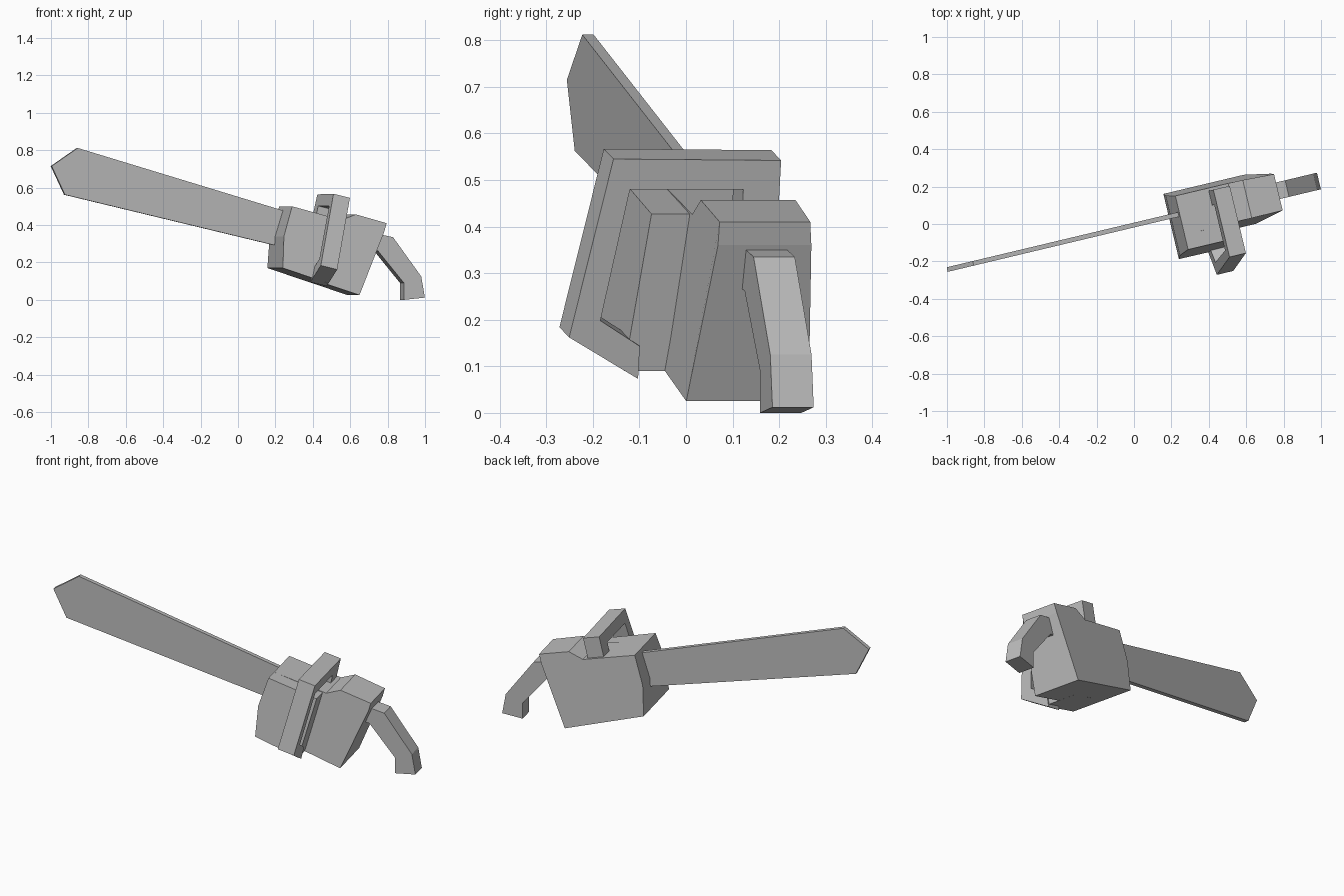
import bpy, bmesh, math

cube = bpy.data.objects.get("Cube")
if cube:
    bpy.data.objects.remove(cube, do_unlink=True)

YAW = math.radians(13.4)   # whole tool is turned about z
LEAN = 0.23                # backward lean of the hoop handle

grey = bpy.data.materials.new("plain_grey")
grey.use_nodes = True
grey.diffuse_color = (0.5, 0.5, 0.5, 1)
grey.node_tree.nodes["Principled BSDF"].inputs["Base Color"].default_value = (0.5, 0.5, 0.5, 1)


def solid(name, ring_a, ring_b):
    """Close two matching outlines into a flat-faced solid."""
    bm = bmesh.new()
    a = [bm.verts.new(p) for p in ring_a]
    b = [bm.verts.new(p) for p in ring_b]
    bm.faces.new(a)
    bm.faces.new(b[::-1])
    for i in range(len(a)):
        j = (i + 1) % len(a)
        bm.faces.new((a[j], a[i], b[i], b[j]))
    bmesh.ops.recalc_face_normals(bm, faces=bm.faces[:])
    mesh = bpy.data.meshes.new(name)
    bm.to_mesh(mesh)
    bm.free()
    mesh.materials.append(grey)
    obj = bpy.data.objects.new(name, mesh)
    obj.rotation_euler.z = YAW
    bpy.context.collection.objects.link(obj)
    return obj


def side_profile(name, points):
    """Points are (along, height, right side, left side)."""
    return solid(name,
                 [(s, r, z) for s, z, r, l in points],
                 [(s, l, z) for s, z, r, l in points])


def plate(name, points, right, left):
    return side_profile(name, [(s, z, right, left) for s, z in points])


# Guide bar: tapered plate with a pointed tip
plate("guide_bar", [(-.885, .812), (-1.028, .715), (-.955, .562),
                    (.3, .268), (.3, .461)], -.018, .007)

# Engine housing with raised rear top and tapered sides
side_profile("engine_housing", [
    (.25, .5, -.12, .095), (.2, .34, -.13, .108), (.19, .17, -.15, .12),
    (.632, .025, -.15, .12), (.775, .36, -.114, .092), (.79, .41, -.114, .086),
    (.62, .457, -.115, .094), (.54, .426, -.115, .095)])

# Wider cover on the right side of the housing
side_profile("side_cover", [
    (.25, .5, -.2, -.05), (.2, .34, -.22, -.05), (.19, .17, -.238, -.05),
    (.433, .09, -.24, -.05), (.52, .427, -.2, -.05)])

# Hoop handle: outline across the body, pushed backward along it
hoop = [(-.29, .567), (.08, .564), (.08, .42), (0, .42), (0, .502), (-.25, .502),
        (-.3, .22), (-.21, .165), (-.21, .095), (-.367, .184)]
front = [(.456 + (z - .567) * LEAN, v, z) for v, z in hoop]
solid("hoop_handle", front, [(s + .09, v, z - .022) for s, v, z in front])

# Rear grip: bent bar hanging off the back
plate("rear_grip", [(.74, .356), (.84, .335), (.995, .125), (1.015, .012),
                    (.9, 0), (.9, .09), (.757, .262), (.71, .27)], -.051, .04)
